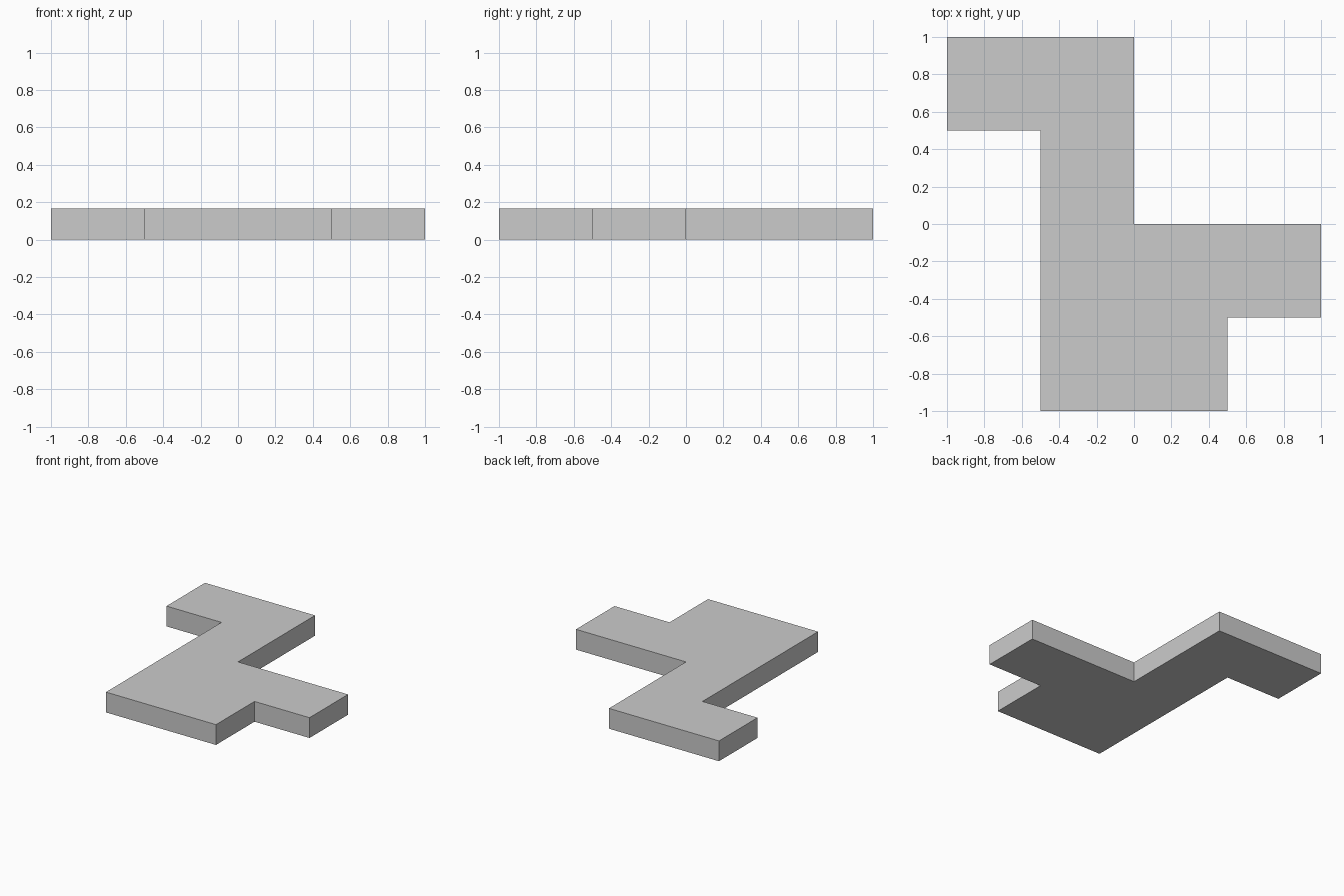
import bpy
import bmesh

if "Cube" in bpy.data.objects:
    bpy.data.objects.remove(bpy.data.objects["Cube"])

THICKNESS = 1 / 6

# Stepped outline of the plate, counter-clockwise seen from above
OUTLINE = [(-1, 1), (-1, 0.5), (-0.5, 0.5), (-0.5, -1), (0.5, -1),
           (0.5, -0.5), (1, -0.5), (1, 0), (0, 0), (0, 1)]

# Single flat colour
grey = bpy.data.materials.new("light grey")
grey.diffuse_color = (0.6, 0.6, 0.6, 1)
grey.use_nodes = True
grey.node_tree.nodes["Principled BSDF"].inputs["Base Color"].default_value = grey.diffuse_color

# Stepped plate: outline face extruded upwards
bm = bmesh.new()
base = bm.faces.new([bm.verts.new((x, y, 0)) for x, y in OUTLINE])
extruded = bmesh.ops.extrude_face_region(bm, geom=[base], use_keep_orig=True)
top_verts = [g for g in extruded["geom"] if isinstance(g, bmesh.types.BMVert)]
bmesh.ops.translate(bm, verts=top_verts, vec=(0, 0, THICKNESS))
bmesh.ops.recalc_face_normals(bm, faces=bm.faces)

mesh = bpy.data.meshes.new("stepped_plate")
bm.to_mesh(mesh)
bm.free()
mesh.materials.append(grey)
plate = bpy.data.objects.new("stepped_plate", mesh)
bpy.context.collection.objects.link(plate)
